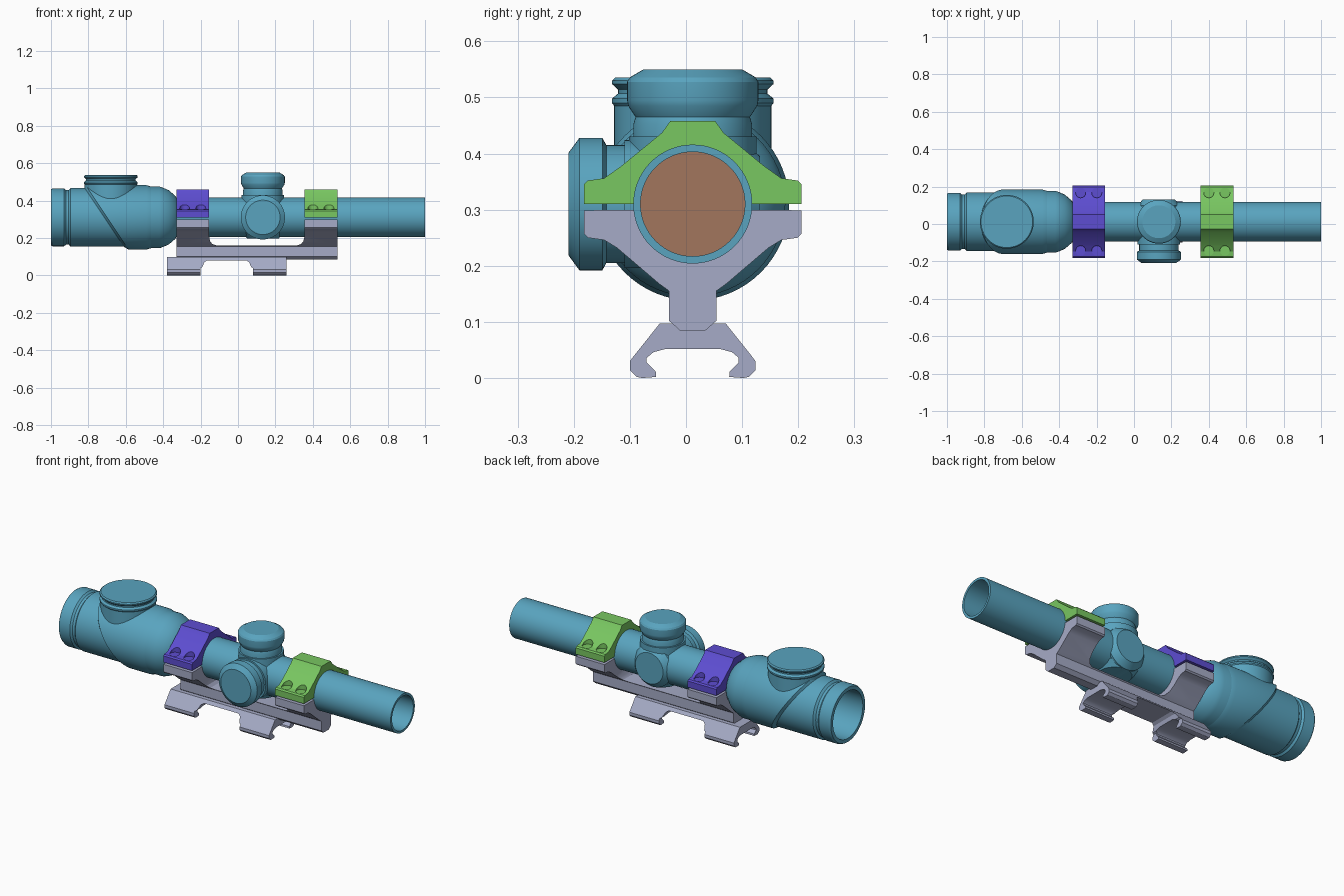
import bpy, bmesh, math
from mathutils import Vector

if "Cube" in bpy.data.objects:
    bpy.data.objects.remove(bpy.data.objects["Cube"])

CY, CZ = 0.012, 0.31          # optical axis


def material(name, rgb):
    m = bpy.data.materials.new(name)
    m.diffuse_color = (*rgb, 1)
    m.use_nodes = True
    m.node_tree.nodes["Principled BSDF"].inputs["Base Color"].default_value = m.diffuse_color
    return m


TEAL = material("teal", (0.10, 0.37, 0.52))
GREEN = material("green", (0.19, 0.57, 0.12))
PURPLE = material("purple", (0.11, 0.075, 0.64))
LILAC = material("lilac_grey", (0.38, 0.41, 0.57))
BROWN = material("brown", (0.36, 0.18, 0.11))


def finish(name, bm, mat):
    bmesh.ops.remove_doubles(bm, verts=bm.verts, dist=1e-5)
    bmesh.ops.recalc_face_normals(bm, faces=bm.faces)
    me = bpy.data.meshes.new(name)
    bm.to_mesh(me)
    bm.free()
    o = bpy.data.objects.new(name, me)
    bpy.context.collection.objects.link(o)
    if mat:
        me.materials.append(mat)
    return o


def smooth(o, angle=25):
    bpy.ops.object.select_all(action='DESELECT')
    o.select_set(True)
    bpy.context.view_layer.objects.active = o
    bpy.ops.object.shade_smooth_by_angle(angle=math.radians(angle))


def lathe(name, pts, axis, origin, mat=TEAL, closed=False, n=64, slant=None):
    """Revolve (radius, distance) points around an axis through origin."""
    bm = bmesh.new()
    q = Vector(axis).to_track_quat('Z', 'Y')
    rings = []
    for r, t in pts:
        ring = []
        for k in range(n):
            a = 2 * math.pi * k / n
            v = q @ Vector((r * math.cos(a), r * math.sin(a), t)) + Vector(origin)
            if slant and v.x < slant[0]:
                v.x += slant[1] * (v.z - CZ)
            ring.append(bm.verts.new(v))
        rings.append(ring)
    pairs = list(zip(rings, rings[1:])) + ([(rings[-1], rings[0])] if closed else [])
    for a, b in pairs:
        for k in range(n):
            j = (k + 1) % n
            bm.faces.new((a[k], a[j], b[j], b[k]))
    o = finish(name, bm, mat)
    smooth(o)
    return o


def prism(name, pts, plane, lo, hi, mat=None):
    """Extrude an outline: 'YZ' along x, 'XZ' along y."""
    bm = bmesh.new()
    put = (lambda p, d: (d, p[0], p[1])) if plane == 'YZ' else (lambda p, d: (p[0], d, p[1]))
    f = bm.faces.new([bm.verts.new(put(p, lo)) for p in pts])
    ex = bmesh.ops.extrude_face_region(bm, geom=[f])
    d = Vector((hi - lo, 0, 0) if plane == 'YZ' else (0, hi - lo, 0))
    bmesh.ops.translate(bm, vec=d, verts=[v for v in ex['geom'] if isinstance(v, bmesh.types.BMVert)])
    return finish(name, bm, mat)


def cut(o, cutter):
    m = o.modifiers.new("cut", 'BOOLEAN')
    m.operation, m.solver, m.object = 'DIFFERENCE', 'EXACT', cutter
    bpy.context.view_layer.objects.active = o
    bpy.ops.object.modifier_apply(modifier=m.name)
    bpy.data.objects.remove(cutter)


def mirror(half):
    """Mirror (half width, z) points around the centre line."""
    return [(CY + w, z) for w, z in half] + [(CY - w, z) for w, z in reversed(half)]


def arc(r, a0, a1, n=16):
    return [(r * math.cos(math.radians(a0 + (a1 - a0) * k / n)),
             CZ + r * math.sin(math.radians(a0 + (a1 - a0) * k / n))) for k in range(n + 1)]


# Hollow scope body: eyepiece on the left, long tube on the right
lathe("scope_body", [(.150, -1), (.155, -.99), (.155, -.93), (.146, -.92), (.146, -.905),
                     (.157, -.895), (.157, -.60), (.165, -.59), (.165, -.42), (.158, -.40), (.145, -.37),
                     (.115, -.335), (.106, -.33), (.106, 1), (.093, 1), (.093, -.45),
                     (.13, -.55), (.13, -1)], (1, 0, 0), (0, CY, CZ), closed=True)
# Thicker eyepiece sleeve with a slanted edge
lathe("eyepiece_sleeve", [(.15, -.715), (.157, -.715), (.172, -.70), (.172, -.49), (.165, -.465), (.15, -.465)],
      (1, 0, 0), (0, CY, CZ), closed=True, slant=(-.6, -.667))
# Lenses
lathe("front_lens", [(0, .80), (.095, .80), (.095, .79), (0, .79)], (1, 0, 0), (0, CY, CZ), BROWN)
lathe("rear_lens", [(0, -.82), (.132, -.82), (.132, -.81), (0, -.81)], (1, 0, 0), (0, CY, CZ), BROWN)
# Battery cap on the eyepiece
lathe("eyepiece_cap", [(0, .40), (.14, .40), (.14, .485), (.144, .49), (.144, .498), (.133, .507),
                       (.133, .514), (.144, .524), (.144, .53), (.138, .536), (0, .536)],
      (0, 0, 1), (-.68, CY, 0))
# Turret saddle: two crossed chamfered drums
lathe("saddle_upright", [(0, .198), (.085, .198), (.114, .23), (.114, .43), (0, .43)], (0, 0, 1), (.133, CY, 0))
lathe("saddle_cross", [(0, -.132), (.085, -.132), (.114, -.10), (.114, .11), (0, .11)], (0, -1, 0), (.133, 0, CZ))
# Turret knobs on top and on the front side
lathe("top_turret", [(0, .42), (.106, .42), (.106, .452), (.102, .465), (.115, .485), (.117, .495),
                     (.117, .528), (.112, .536), (.088, .55), (0, .55)], (0, 0, 1), (.133, CY, 0))
lathe("side_turret", [(0, .10), (.105, .10), (.105, .142), (.118, .149), (.118, .19), (.092, .209), (0, .209)],
      (0, -1, 0), (.133, 0, CZ))

# Ring caps with screw counterbores
cap_half = [(.194, .31), (.194, .345), (.187, .352), (.158, .356), (.127, .378), (.055, .437), (.04, .458)]
cap = mirror(cap_half) + [(CY + y, z) for y, z in arc(.105, 180, 0, 32)]
for name, x0, mat in (("rear_ring_cap", -.33, PURPLE), ("front_ring_cap", .355, GREEN)):
    o = prism(name, cap, 'YZ', x0, x0 + .176, mat)
    for dx in (.045, .131):
        for s in (-1, 1):
            cut(o, lathe("bore", [(0, .350), (.027, .350), (.027, .5), (0, .5)], (0, 0, 1),
                         (x0 + dx, CY + s * .155, 0), mat, n=24))
    smooth(o)

# Lower mount: ring cradles and rail, cut away between the rings
low_half = [(.023, .085), (.042, .102), (.042, .155), (.06, .168), (.135, .232), (.158, .246),
            (.187, .25), (.194, .257), (.194, .299)]
cradle = [(CY + y, z) for y, z in arc(.105, 186, 354, 32)]
mount = prism("lower_mount", mirror(low_half)[:9] + cradle[::-1] + mirror(low_half)[9:], 'YZ', -.33, .531, LILAC)
gap = [(-.154, .5), (-.154, .205), (-.149, .182), (-.137, .167), (-.115, .16),
       (.315, .16), (.337, .167), (.349, .182), (.355, .205), (.355, .5)]
cut(mount, prism("gap", gap, 'XZ', -.5, .5))
smooth(mount)

# Rail clamp base with an open middle
base_half = [(.048, .052), (.07, .046), (.082, .036), (.082, .028), (.066, .012), (.065, .002), (.09, 0),
             (.10, .002), (.112, .014), (.112, .03), (.106, .038), (.059, .097)]
base = prism("rail_clamp", mirror(base_half), 'YZ', -.38, .26, LILAC)
notch = [(-.2, -.1), (-.2, .04), (-.19, .045), (-.18, .07), (-.165, .08),
         (.045, .08), (.06, .07), (.07, .045), (.08, .04), (.08, -.1)]
cut(base, prism("notch", notch, 'XZ', -.5, .5))
smooth(base)
